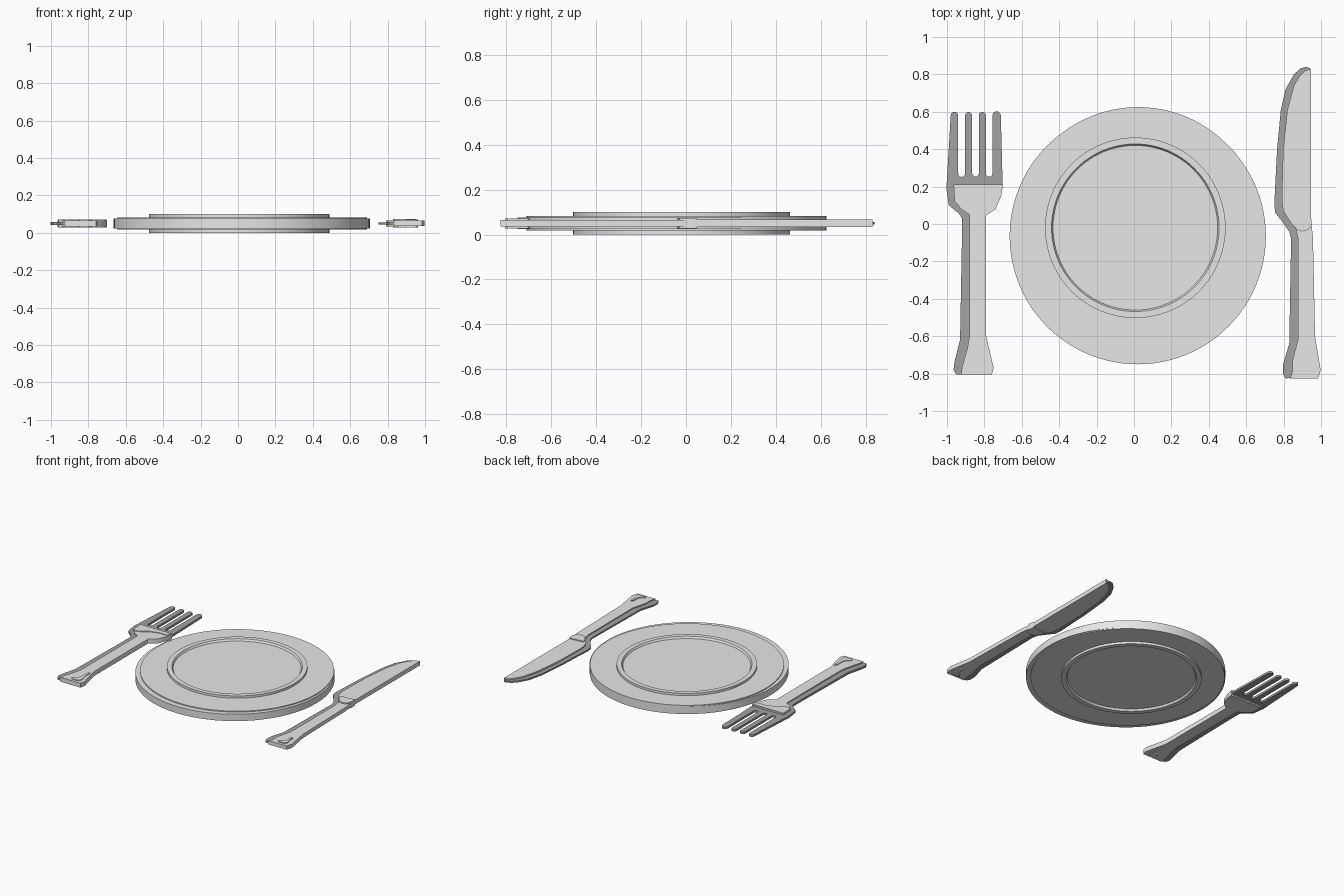
import bpy, bmesh, math
from mathutils import Matrix, Vector

old = bpy.data.objects.get("Cube")
if old:
    bpy.data.objects.remove(old, do_unlink=True)


def material(name, value):
    m = bpy.data.materials.new(name)
    m.use_nodes = True
    colour = (value, value, value, 1)
    m.diffuse_color = colour
    m.node_tree.nodes["Principled BSDF"].inputs["Base Color"].default_value = colour
    return m


LIGHT = material("light_grey", 0.8)
DARK = material("dark_grey", 0.36)
MID = 0.05


def finish(name, bm, mat):
    bmesh.ops.recalc_face_normals(bm, faces=bm.faces)
    mesh = bpy.data.meshes.new(name)
    bm.to_mesh(mesh)
    bm.free()
    mesh.materials.append(mat)
    ob = bpy.data.objects.new(name, mesh)
    bpy.context.collection.objects.link(ob)
    bpy.ops.object.select_all(action="DESELECT")
    ob.select_set(True)
    bpy.context.view_layer.objects.active = ob
    bpy.ops.object.shade_smooth_by_angle(angle=math.radians(35))
    return ob


def slab(name, outline, half, mat):
    """Flat outline extruded evenly above and below the middle plane."""
    bm = bmesh.new()
    face = bm.faces.new([bm.verts.new((x, y, MID - half)) for x, y in outline])
    moved = bmesh.ops.extrude_face_region(bm, geom=[face])["geom"]
    verts = [v for v in moved if isinstance(v, bmesh.types.BMVert)]
    bmesh.ops.translate(bm, verts=verts, vec=(0, 0, 2 * half))
    bmesh.ops.triangulate(bm, faces=[f for f in bm.faces if len(f.verts) > 4])
    return finish(name, bm, mat)


def lathe(name, upper, centre):
    """Revolve an upper half-profile mirrored about the middle plane."""
    bm = bmesh.new()
    pts = [(r, MID + h) for r, h in upper] + [(r, MID - h) for r, h in reversed(upper)]
    verts = [bm.verts.new((r, 0, z)) for r, z in pts]
    edges = [bm.edges.new(pair) for pair in zip(verts, verts[1:])]
    bmesh.ops.spin(bm, geom=verts + edges, axis=(0, 0, 1), cent=(0, 0, 0),
                   angle=2 * math.pi, steps=96)
    bmesh.ops.remove_doubles(bm, verts=bm.verts, dist=1e-5)
    bm.transform(Matrix.Translation(Vector((*centre, 0))))
    return finish(name, bm, LIGHT)


def arc(x0, x1, y, sign):
    """Half round from x0 to x1, bulging up (sign 1) or down (sign -1)."""
    c, r = (x0 + x1) / 2, (x1 - x0) / 2
    return [(c - r * math.cos(a), y + sign * r * math.sin(a))
            for a in (i * math.pi / 6 for i in range(7))]


# Plate: rim discs and a raised centre with a shallow well on both sides
lathe("plate_rim", [(0, .026), (.685, .026)], (.02, -.065))
lathe("plate_rim_face", [(0, .033), (.667, .033)], (.022, -.042))
lathe("plate_centre", [(0, .036), (.44, .036), (.448, .05), (.4825, .05)], (.007, -.02))

# Fork: thin dark tines and edge
tines = [(-.98, -.94), (-.903, -.865), (-.83, -.792), (-.757, -.712)]
fork = [(-.95, -.805), (-.965, -.78), (-.96, -.74), (-.93, -.62), (-.92, -.08),
        (-.92, .03), (-.935, .055), (-.99, .1), (-1.003, .19)]
for i, (x0, x1) in enumerate(tines):
    fork += arc(x0, x1, .58, 1)
    if i < 3:
        fork += arc(x1, tines[i + 1][0], .27, -1)
fork += [(-.702, .2), (-.71, .16), (-.745, .085), (-.8, .04),
         (-.8, -.6), (-.76, -.77), (-.77, -.8)]
slab("fork_tines_and_edge", fork, .008, DARK)

# Fork: light handle and neck
slab("fork_handle", [
    (-.925, -.805), (-.918, -.76), (-.89, -.66), (-.88, -.6), (-.88, .05),
    (-.925, .08), (-.955, .12), (-.965, .21), (-.7, .21), (-.71, .15),
    (-.74, .08), (-.79, .045), (-.79, -.6), (-.75, -.77), (-.76, -.805)], .017, LIGHT)
slab("fork_neck_relief", [
    (-.96, .12), (-.94, .105), (-.9, .115), (-.85, .15), (-.78, .17),
    (-.71, .17), (-.702, .208), (-.963, .208)], .022, LIGHT)

# Knife: thin dark cutting edge
slab("knife_cutting_edge", [
    (.81, -.825), (.797, -.8), (.797, -.75), (.83, -.64), (.84, -.08), (.83, -.04),
    (.79, .016), (.755, .06), (.75, .107), (.765, .4), (.785, .61), (.81, .72),
    (.855, .8), (.89, .832), (.92, .84), (.942, .832), (.94, .05),
    (.95, -.08), (.96, -.6), (.985, -.79), (.975, -.82)], .006, DARK)

# Knife: light blade and handle
slab("knife_blade", [
    (.797, .07), (.79, .13), (.797, .4), (.82, .61), (.855, .74), (.885, .79),
    (.915, .82), (.947, .83), (.945, -.01), (.85, -.01)], .016, LIGHT)
slab("knife_handle", [
    (.835, -.825), (.847, -.79), (.847, -.73), (.877, -.615), (.877, -.08),
    (.866, -.027), (.83, .02), (.945, .05), (.957, -.08), (.968, -.6),
    (.998, -.78), (.985, -.825)], .0145, LIGHT)
slab("knife_bolster", [
    (.83, .04), (.84, .01), (.87, -.03), (.9, -.04), (.935, -.03), (.95, .005),
    (.945, .05)], .023, LIGHT)

# Drop-shaped ornament raised on both sides of each handle end
DROP = [(.5, 1), (.62, .92), (.6, .6), (.72, .3), (.72, .1), (.6, 0), (.1, 0),
        (0, .06), (.05, .15), (.3, .25), (.42, .4), (.42, .8)]
for name, x, y, w, h in (("fork", -.855, -.785, .1, .155), ("knife", .895, -.805, .095, .11)):
    slab(name + "_handle_ornament", [(x + u * w, y + v * h) for u, v in DROP], .022, LIGHT)
